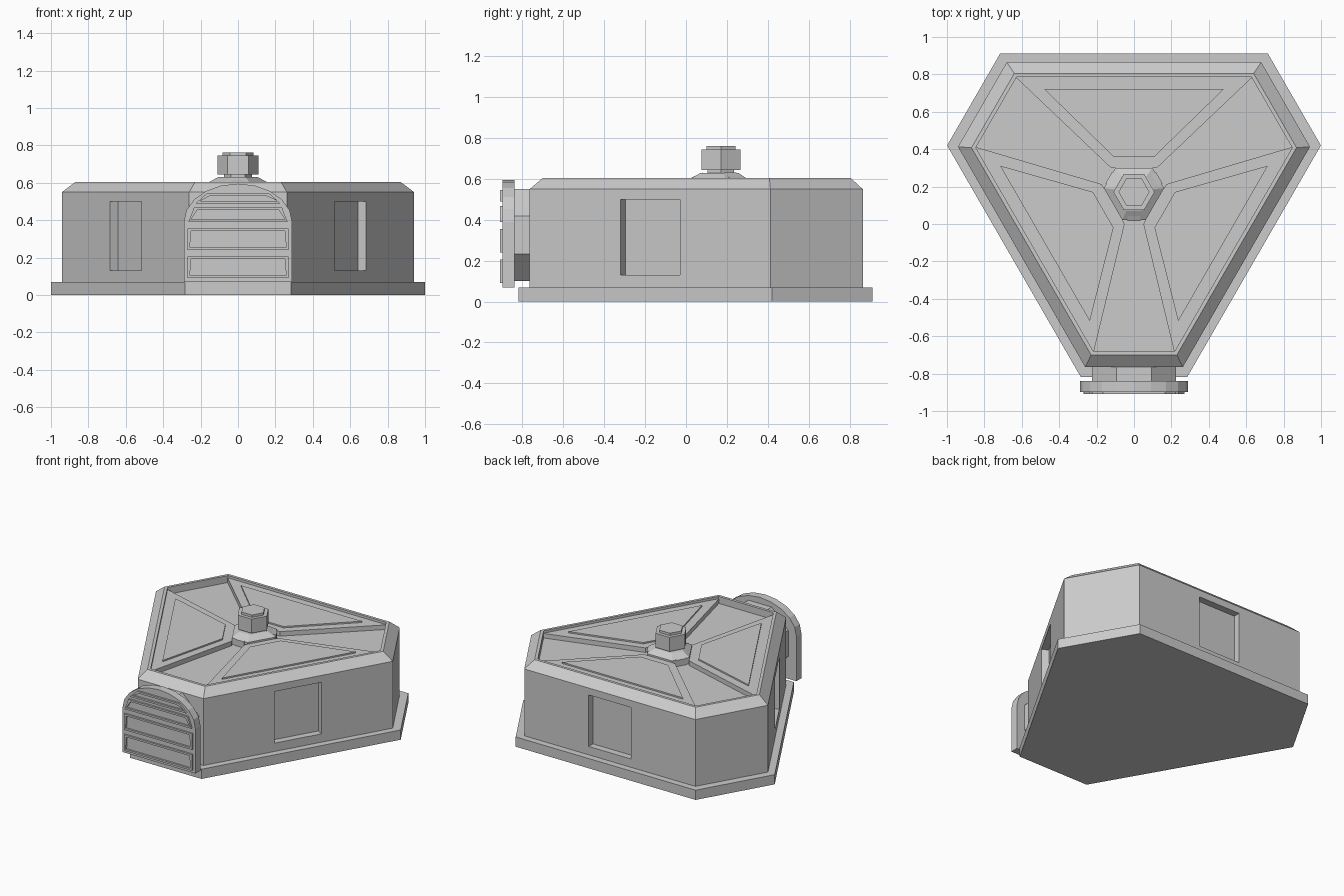
import bpy, bmesh
from math import sin, cos, pi, radians
from mathutils import Matrix, Vector

if "Cube" in bpy.data.objects:
    bpy.data.objects.remove(bpy.data.objects["Cube"], do_unlink=True)

CENTRE = Vector((0, 0.171, 0))
TURNS = [Matrix.Translation(CENTRE) @ Matrix.Rotation(radians(a), 4, 'Z') for a in (0, 120, 240)]

grey = bpy.data.materials.new("plain_grey")
grey.use_nodes = True
colour = (0.6, 0.6, 0.6, 1)
grey.diffuse_color = colour
grey.node_tree.nodes["Principled BSDF"].inputs["Base Color"].default_value = colour


def loft(name, loops, matrices=None, closed=False):
    """Skin a list of point loops, capped or joined end to end, once per matrix."""
    bm = bmesh.new()
    for m in matrices or [Matrix.Identity(4)]:
        rings = [[bm.verts.new(m @ Vector(p)) for p in loop] for loop in loops]
        pairs = list(zip(rings, rings[1:]))
        if closed:
            pairs.append((rings[-1], rings[0]))
        else:
            bm.faces.new(rings[0])
            bm.faces.new(rings[-1])
        for low, high in pairs:
            n = len(low)
            for i in range(n):
                j = (i + 1) % n
                bm.faces.new((low[i], low[j], high[j], high[i]))
    bmesh.ops.recalc_face_normals(bm, faces=bm.faces)
    mesh = bpy.data.meshes.new(name)
    bm.to_mesh(mesh)
    bm.free()
    mesh.materials.append(grey)
    obj = bpy.data.objects.new(name, mesh)
    bpy.context.collection.objects.link(obj)
    return obj


def cut_triangle(long_d, short_d, z):
    """Three-fold hexagon given its distances to long and short sides."""
    x = (long_d - short_d / 2) / cos(radians(30))
    return [m @ Vector((s * x, -short_d, z)) for m in TURNS for s in (-1, 1)]


def ngon(r, z, n=6):
    return [CENTRE + Vector((r * cos(2 * pi * i / n), r * sin(2 * pi * i / n), z)) for i in range(n)]


def trapezoid(x0, y0, x1, y1, z):
    return [(-x0, y0, z), (x0, y0, z), (x1, y1, z), (-x1, y1, z)]


# Base plinth and walls with a chamfered rim around a sunken roof
loft("base_plinth", [cut_triangle(.741, .990, 0), cut_triangle(.741, .990, .07)])
walls = loft("walls", [
    cut_triangle(.694, .936, .06), cut_triangle(.694, .936, .55),
    cut_triangle(.634, .871, .605), cut_triangle(.614, .851, .605),
    cut_triangle(.614, .851, .555)])

# Recessed window in each long wall
cutter = loft("window_cutter", [
    trapezoid(.168, .645, .168, .8, .13), trapezoid(.168, .645, .168, .8, .5)], TURNS)
cutter.hide_render = True
cut = walls.modifiers.new("windows", 'BOOLEAN')
cut.operation = 'DIFFERENCE'
cut.solver = 'EXACT'
cut.object = cutter
bpy.context.view_layer.objects.active = walls
bpy.ops.object.modifier_apply(modifier=cut.name)
bpy.data.objects.remove(cutter, do_unlink=True)

# Roof panels, with a raised plate on each, leaving channels between
loft("roof_panels", [trapezoid(.123, .129, .633, .614, z) for z in (.55, .588)], TURNS)
loft("roof_plates", [trapezoid(.11, .19, .48, .55, z) for z in (.58, .598)], TURNS)

# Sloped hub, channel ramps and hexagonal bolt
loft("hub", [cut_triangle(.129, .15, .55), cut_triangle(.129, .15, .60),
             cut_triangle(.085, .10, .63)])
loft("hub_ramps", [trapezoid(.035, -.155, .035, -.05, .55),
                   [(-.035, -.155, .60), (.035, -.155, .60),
                    (.035, -.09, .632), (-.035, -.09, .632)]], TURNS)
loft("bolt_neck", [ngon(.075, .61), ngon(.075, .65)])
loft("bolt_head", [ngon(.11, .643), ngon(.11, .745)])
loft("bolt_cap", [ngon(.083, .74), ngon(.083, .762)])


# Round duct joining the vent to the front wall
def duct_loop(y):
    r = .225 / cos(pi / 8)
    return [(r * cos(pi / 8 + i * pi / 4), y, .325 + r * sin(pi / 8 + i * pi / 4)) for i in range(8)]


loft("vent_duct", [duct_loop(-.76), duct_loop(-.85)])


# Arched vent cover
def arch_loop(y):
    arc = [(.29 * cos(i * pi / 10), y, .39 + .205 * sin(i * pi / 10)) for i in range(11)]
    return arc + [(-.29, y, .07), (.29, y, .07)]


loft("vent_cover", [arch_loop(-.84), arch_loop(-.897)])


# Raised slot frames on the vent cover: bottom, top, half widths
def slot_loop(z0, z1, w0, w1, inset, y):
    w0, w1, z0, z1 = w0 - inset, w1 - inset * 1.4, z0 + inset, z1 - inset
    return [(-w0, y, z0), (w0, y, z0), (w1, y, z1), (-w1, y, z1)]


for i, row in enumerate([(.09, .205, .27, .27), (.24, .355, .27, .27),
                         (.39, .468, .265, .235), (.49, .545, .225, .165)]):
    loft(f"vent_slot_{i + 1}", [slot_loop(*row, 0, -.89), slot_loop(*row, 0, -.91),
                                slot_loop(*row, .013, -.91), slot_loop(*row, .013, -.89)], closed=True)
